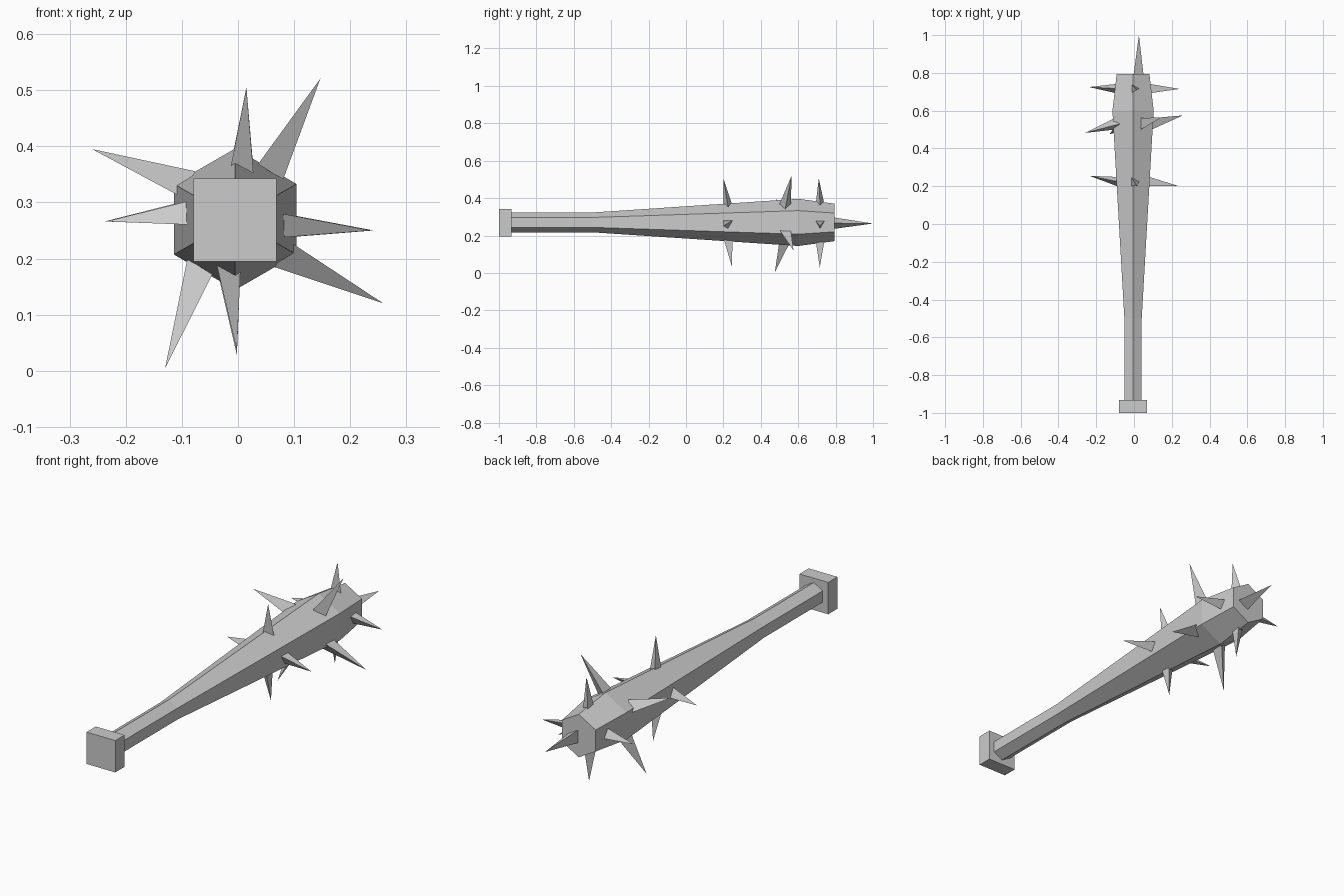
import bpy, bmesh, math
from mathutils import Vector

cube = bpy.data.objects.get("Cube")
if cube:
    bpy.data.objects.remove(cube, do_unlink=True)

grey = bpy.data.materials.new("plain_grey")
grey.use_nodes = True
colour = (0.6, 0.6, 0.6, 1)
grey.diffuse_color = colour
grey.node_tree.nodes["Principled BSDF"].inputs["Base Color"].default_value = colour

AXIS = Vector((-0.005, 0, 0.27))   # centre line of the club


def finish(name, bm):
    bmesh.ops.recalc_face_normals(bm, faces=bm.faces)
    mesh = bpy.data.meshes.new(name)
    bm.to_mesh(mesh)
    bm.free()
    mesh.materials.append(grey)
    obj = bpy.data.objects.new(name, mesh)
    bpy.context.collection.objects.link(obj)
    return obj


# Six-sided tapering shaft: (y, radius) profile
bm = bmesh.new()
rings = []
for y, r in [(-0.94, 0.053), (-0.5, 0.053), (0.6, 0.126), (0.795, 0.1)]:
    rings.append([bm.verts.new(AXIS + Vector((r * math.sin(a), y, r * math.cos(a))))
                  for a in (math.radians(60 * i) for i in range(6))])
for a, b in zip(rings, rings[1:]):
    for i in range(6):
        j = (i + 1) % 6
        bm.faces.new((a[i], a[j], b[j], b[i]))
bm.faces.new(rings[0])
bm.faces.new(rings[-1])
finish("club_shaft", bm)

# Square pommel
bm = bmesh.new()
bmesh.ops.create_cube(bm, size=1)
bmesh.ops.scale(bm, vec=(0.148, 0.068, 0.148), verts=bm.verts)
bmesh.ops.translate(bm, vec=(-0.005, -0.966, 0.269), verts=bm.verts)
finish("pommel", bm)


# Three-sided spikes
def spike(name, base, tip, radius, out, point):
    base, tip = Vector(base), Vector(tip)
    side = out.cross(point)
    bm = bmesh.new()
    foot = []
    for i in range(3):
        a = math.radians(120 * i)
        foot.append(bm.verts.new(base + radius * (math.cos(a) * point + math.sin(a) * side)))
    top = bm.verts.new(tip)
    bm.faces.new(foot)
    for i in range(3):
        bm.faces.new((foot[i], foot[(i + 1) % 3], top))
    finish(name, bm)


def spike_ring(name, base_y, depth, radius, turn, tips):
    for i, tip in enumerate(tips):
        a = math.radians(turn + 90 * i)
        out = Vector((math.sin(a), 0, math.cos(a)))
        base = AXIS + out * depth + Vector((0, base_y, 0))
        spike(f"{name}_{i + 1}", base, tip, radius, out, Vector((0, 1, 0)).cross(out))


# Tips run clockwise from the top
spike_ring("lower_spike", 0.225, 0.085, 0.028, 3,
           [(0.015, 0.2, 0.505), (0.238, 0.2, 0.25), (-0.002, 0.245, 0.035), (-0.235, 0.255, 0.266)])
spike_ring("middle_spike", 0.53, 0.105, 0.035, 32,
           [(0.147, 0.565, 0.521), (0.259, 0.575, 0.12), (-0.13, 0.475, 0.004), (-0.26, 0.482, 0.395)])
spike_ring("upper_spike", 0.717, 0.09, 0.028, 3,
           [(0.015, 0.71, 0.505), (0.242, 0.715, 0.25), (-0.002, 0.715, 0.028), (-0.238, 0.725, 0.266)])
spike("end_spike", (0.015, 0.785, 0.266), (0.026, 1.0, 0.264), 0.036,
      Vector((0, 1, 0)), Vector((1, 0, 0)))
